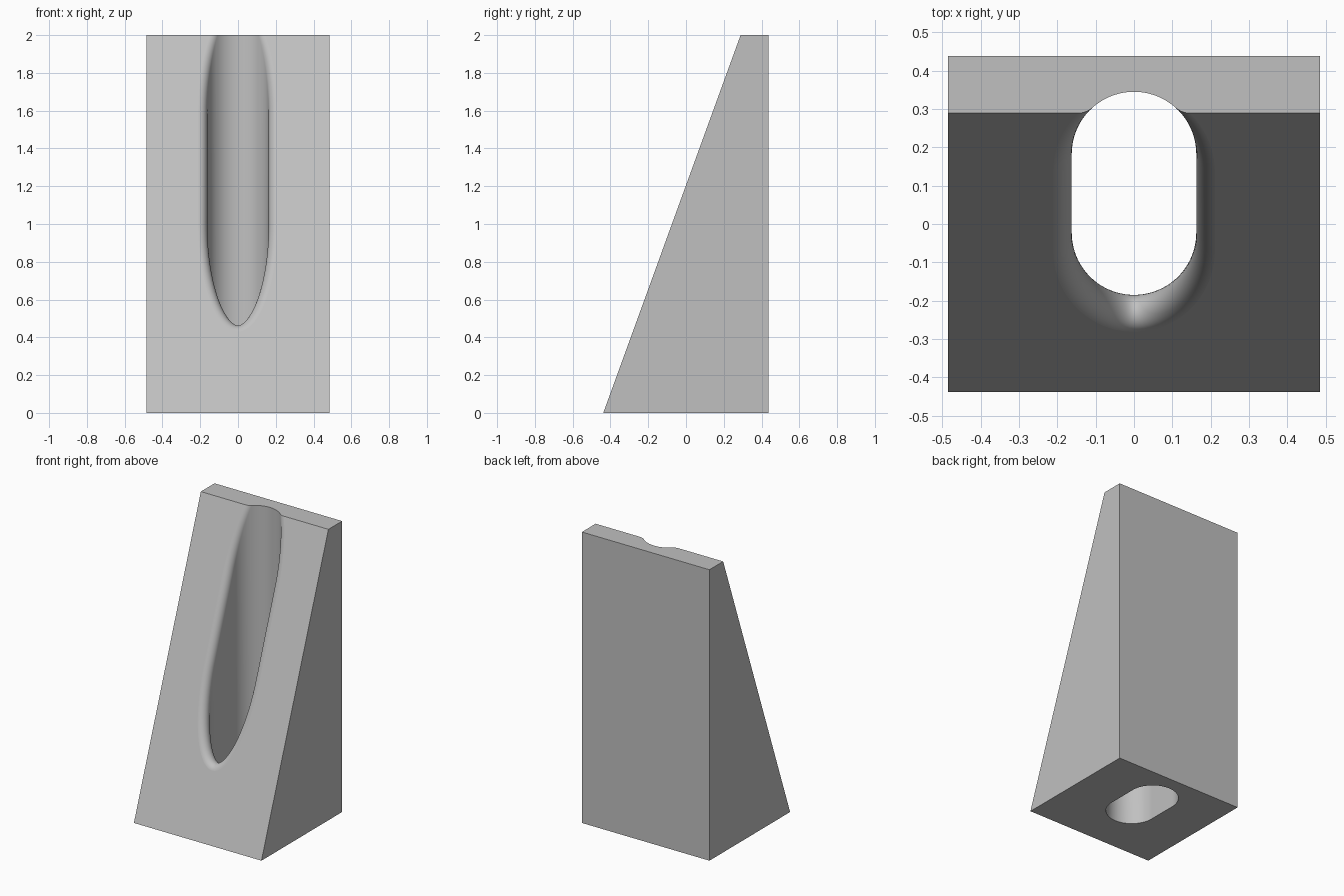
import bpy, math
from mathutils import Vector

cube = bpy.data.objects.get("Cube")
if cube:
    bpy.data.objects.remove(cube, do_unlink=True)

# Main dimensions
HALF_W, FRONT, BACK, TOP_FRONT, HEIGHT = 0.485, -0.438, 0.438, 0.289, 2.0
SLOT_R, SLOT_Y0, SLOT_Y1 = 0.1625, -0.0225, 0.1825
FILLET, ARC_STEPS, ROUND_STEPS = 0.05, 16, 40

slope = (TOP_FRONT - FRONT) / HEIGHT
incline = Vector((0, -1, slope)).normalized()

grey = bpy.data.materials.new("light_grey")
grey.use_nodes = True
colour = (0.53, 0.53, 0.53, 1)
grey.diffuse_color = colour
grey.node_tree.nodes["Principled BSDF"].inputs["Base Color"].default_value = colour


def make_object(name, verts, faces):
    mesh = bpy.data.meshes.new(name)
    mesh.from_pydata(verts, [], faces)
    mesh.materials.append(grey)
    obj = bpy.data.objects.new(name, mesh)
    bpy.context.collection.objects.link(obj)
    return obj


def loft(name, rings):
    """Closed solid through rings of equal length."""
    n = len(rings[0])
    verts = [v for ring in rings for v in ring]
    faces = [(k * n + i, k * n + (i + 1) % n, (k + 1) * n + (i + 1) % n, (k + 1) * n + i)
             for k in range(len(rings) - 1) for i in range(n)]
    faces.append(tuple(reversed(range(n))))
    faces.append(tuple(range(len(verts) - n, len(verts))))
    return make_object(name, verts, faces)


# Wedge body: side profile carried across the width
profile = [(FRONT, 0), (BACK, 0), (BACK, HEIGHT), (TOP_FRONT, HEIGHT)]
wedge = loft("wedge_block", [[Vector((x, y, z)) for y, z in profile]
                             for x in (-HALF_W, HALF_W)])

# Slot outline: two half circles, as (point, outward normal)
outline = []
for centre_y, start in ((SLOT_Y1, 0), (SLOT_Y0, math.pi)):
    for i in range(ROUND_STEPS + 1):
        a = start + math.pi * i / ROUND_STEPS
        n = Vector((math.cos(a), math.sin(a), 0))
        outline.append((Vector((0, centre_y, 0)) + n * SLOT_R, n))

# Slot cutter: straight wall, then a constant-radius rim meeting the incline
columns = []
for p, n in outline:
    ball = p + n * FILLET
    ball.z = (ball.y - FRONT) / slope - FILLET / (incline.z)
    column = [Vector((p.x, p.y, -0.1))]
    angle = (-n).angle(incline)
    for k in range(ARC_STEPS + 1):
        t = k / ARC_STEPS
        d = (-n * math.sin((1 - t) * angle) + incline * math.sin(t * angle)) / math.sin(angle)
        column.append(ball + d * FILLET)
    column[-1] += incline * 0.0001
    column.append(column[-1] + incline * 0.5)
    columns.append(column)
cutter = loft("slot_cutter", [list(ring) for ring in zip(*columns)])
cutter.hide_render = True
cutter.hide_viewport = True

# Cut the slot through the block
cut = wedge.modifiers.new("slot", "BOOLEAN")
cut.operation = "DIFFERENCE"
cut.solver = "EXACT"
cut.object = cutter
bpy.context.view_layer.objects.active = wedge
wedge.select_set(True)
bpy.ops.object.modifier_apply(modifier=cut.name)
bpy.data.objects.remove(cutter, do_unlink=True)

# Smooth slot and rim, flat outer planes
bpy.ops.object.shade_smooth_by_angle(angle=math.radians(30))
planes = [Vector((1, 0, 0)), Vector((0, 1, 0)), Vector((0, 0, 1)), incline]
for face in wedge.data.polygons:
    if any(abs(face.normal.dot(p)) > 0.99999 for p in planes):
        face.use_smooth = False
